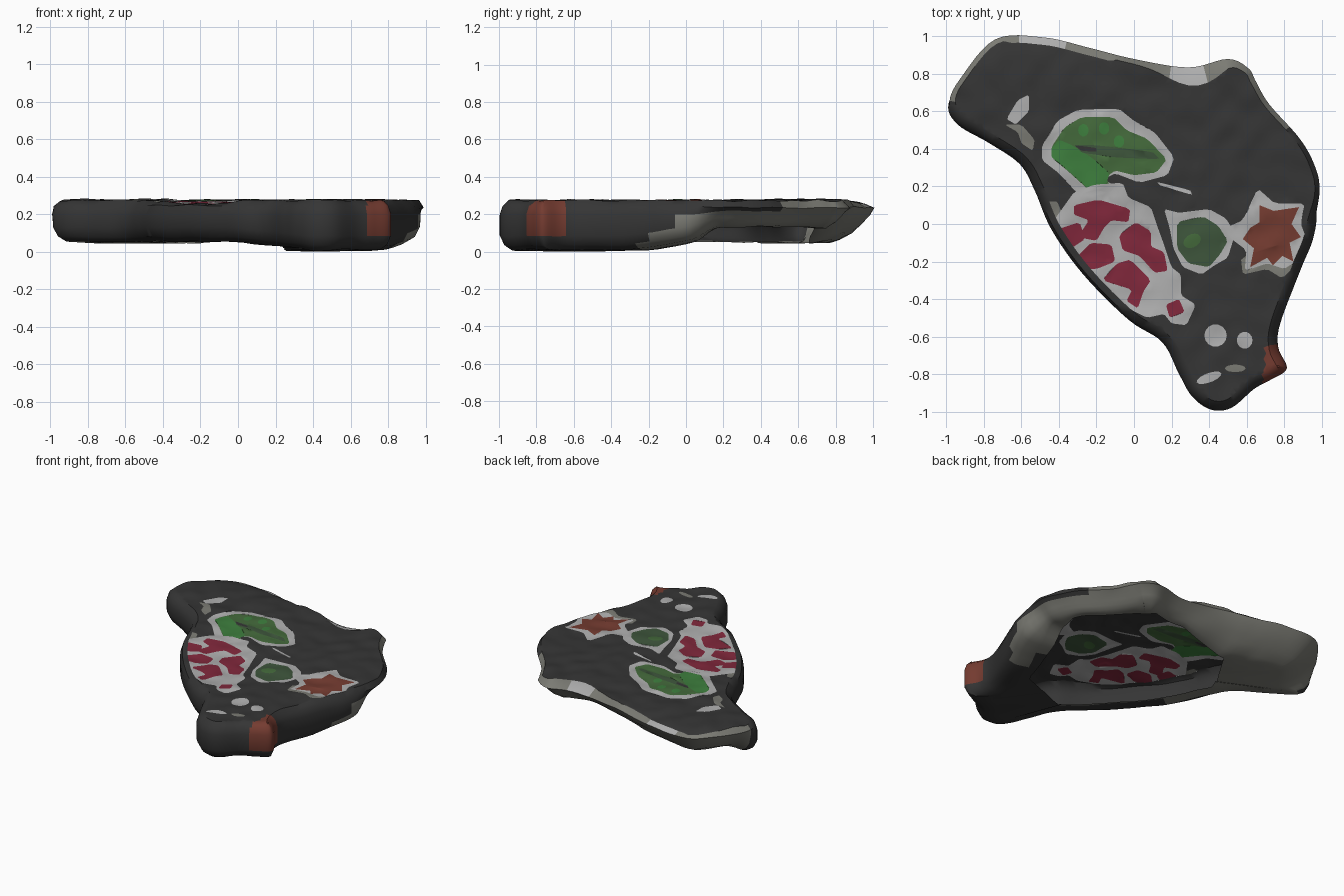
import bpy, bmesh, math
from mathutils import Vector, noise, geometry

if "Cube" in bpy.data.objects:
    bpy.data.objects.remove(bpy.data.objects["Cube"])

# ---- colours (display values turned into linear) ----
MATS = {}
def colour(name, r, g, b):
    m = bpy.data.materials.new(name)
    m.diffuse_color = [(c / 255) ** 2.2 for c in (r, g, b)] + [1]
    m.use_nodes = True
    m.node_tree.nodes["Principled BSDF"].inputs["Base Color"].default_value = m.diffuse_color
    MATS[name] = len(MATS)
    mesh.materials.append(m)

mesh = bpy.data.meshes.new("painted_stone")
colour("charcoal", 56, 56, 56)
colour("pale_grey", 174, 174, 174)
colour("stone_grey", 122, 122, 115)
colour("bright_green", 64, 126, 64)
colour("leaf_green", 70, 106, 62)
colour("dark_green", 64, 86, 62)
colour("crimson", 128, 44, 62)
colour("rust_brown", 116, 62, 52)

# ---- helpers ----
def clamp(t):
    return max(0.0, min(1.0, t))

def inside(x, y, poly):
    hit = False
    for (ax, ay), (bx, by) in zip(poly, poly[1:] + poly[:1]):
        if (ay > y) != (by > y) and x < ax + (y - ay) * (bx - ax) / (by - ay):
            hit = not hit
    return hit

def rounded(poly):
    out = []
    for a, b in zip(poly, poly[1:] + poly[:1]):
        for t in (.12, .88):
            out.append((a[0] + (b[0] - a[0]) * t, a[1] + (b[1] - a[1]) * t))
    return out

def spline(pts, steps):
    out, n = [], len(pts)
    for i in range(n):
        p0, p1, p2, p3 = (Vector(pts[(i + k) % n]) for k in (-1, 0, 1, 2))
        for s in range(steps):
            t = s / steps
            out.append(.5 * (2 * p1 + (p2 - p0) * t + (2 * p0 - 5 * p1 + 4 * p2 - p3) * t * t
                             + (3 * p1 - p0 - 3 * p2 + p3) * t ** 3))
    return out

def top_z(x, y):
    dip = .02 * math.exp(-((x + .15) ** 2 + (y + .2) ** 2) / .1)
    return .274 + .012 * noise.noise(Vector((x * 9, y * 9, 0))) - dip - max(0, y - .85) * .2

# ---- slab outline and open underside ----
OUTLINE = [(-.74, .985), (-.48, .995), (-.24, .94), (0, .88), (.29, .835), (.5, .88), (.61, .83), (.65, .76),
           (.72, .64), (.88, .46), (.96, .32), (.99, .18), (.96, -.06), (.89, -.24), (.78, -.53),
           (.77, -.66), (.815, -.77), (.73, -.83), (.64, -.88), (.52, -.98), (.41, -.99), (.31, -.92),
           (.24, -.8), (.15, -.63), (-.03, -.51), (-.27, -.27), (-.44, -.03), (-.53, .18),
           (-.61, .32), (-.77, .43), (-.94, .53), (-.995, .64), (-.93, .77)]
HOLE = [(.22, -.48), (.64, -.32), (.72, -.02), (.79, .33), (.33, .8), (-.14, .79), (-.38, .4), (-.47, .14), (-.2, -.17)]
edge = spline(OUTLINE[::-1], 6)
N = len(edge)
CENTRE = Vector((0, .2))

def column(i):
    """Points from the underside hole up to the rim of the top face."""
    p = edge[i]
    t = (edge[(i + 1) % N] - edge[i - 1]).normalized()
    n = Vector((-t.y, t.x))
    deep = (n + (CENTRE - p).normalized()).normalized()
    w = clamp((p.y - .38 + .3 * p.x) / .2 + .5)      # 1 on the chipped back
    w = w * w * (3 - 2 * w)
    u = clamp((p.x + .2) / .4)                        # 1 on the higher right part of the chip
    chip = .025 + .075 * math.exp(-((p.x - .33) / .17) ** 2) + .015 * (abs(p.x + .4) < .3)
    zb = .05 - .045 * clamp((p.x + .02) / .4) * clamp(-p.y * 3)
    front = [(.16, zb), (.07, zb + .005), (.025, zb + .03), (0, zb + .08), (0, .2), (.015, .245), (.05, 0)]
    low = [(.26, .045), (.2, .06), (.13, .1), (.08, .14), (.025, .195), (0, .235), (chip, 0)]
    high = [(.14, .13), (.11, .14), (.085, .16), (.06, .18), (.025, .215), (0, .235), (chip, 0)]
    pts = []
    for k, ((fi, fz), (li, lz), (hi, hz)) in enumerate(zip(front, low, high)):
        bi, bz = li + (hi - li) * u, lz + (hz - lz) * u
        q = p + (deep if k < 4 else n) * (fi + (bi - fi) * w)
        z = fz + (bz - fz) * w + .008 * noise.noise(Vector((q.x * 6, q.y * 6, k)))
        pts.append(Vector((q.x, q.y, max(0, z) if k < 6 else top_z(q.x, q.y))))
    q = pts[0].xy - CENTRE
    r = q.length
    for a, b in zip(HOLE, HOLE[1:] + HOLE[:1]):
        hit = geometry.intersect_line_line_2d(CENTRE, CENTRE + q.normalized() * 3, Vector(a), Vector(b))
        if hit:
            r = min(q.length * .97, (hit - CENTRE).length)
    h = CENTRE + q.normalized() * r
    return [Vector((h.x, h.y, pts[0].z))] + pts, w

# ---- painted shapes on the top face, later ones on top ----
SHAPES = []
def paint(mat, poly):
    SHAPES.append((mat, rounded(poly)))

def spot(mat, x, y, rx, ry, turn=0):
    c, s = math.cos(turn), math.sin(turn)
    ring = [(math.cos(a * math.pi / 7) * rx, math.sin(a * math.pi / 7) * ry) for a in range(14)]
    SHAPES.append((mat, [(x + u * c - v * s, y + u * s + v * c) for u, v in ring]))

# large leaf
paint("pale_grey", [(-.49, .42), (-.41, .55), (-.30, .61), (-.08, .615), (0, .55), (.11, .49), (.215, .355), (.18, .26),
                    (.03, .22), (-.1, .27), (-.16, .24), (-.1, .2), (-.12, .17), (-.3, .16), (-.4, .27), (-.49, .34)])
paint("leaf_green", [(-.44, .41), (-.37, .515), (-.28, .57), (-.11, .57), (-.04, .5), (.07, .455), (.175, .345),
                     (.12, .275), (0, .26), (-.1, .285), (-.15, .25), (-.13, .21), (-.24, .18), (-.35, .28), (-.44, .355)])
paint("bright_green", [(-.44, .405), (-.4, .45), (-.33, .42), (-.22, .35), (-.13, .27), (-.15, .21),
                       (-.24, .185), (-.35, .285), (-.44, .355)])
paint("dark_green", [(-.31, .42), (-.2, .42), (.1, .385), (.14, .345), (-.1, .355), (-.28, .38)])
paint("charcoal", [(-.32, .42), (-.27, .415), (-.2, .405), (-.2, .385), (-.28, .39)])
for sx, sy in ((-.16, .51), (-.27, .5), (-.08, .44)):
    spot("bright_green", sx, sy, .028, .033)
# crimson patchwork
paint("stone_grey", [(-.46, .12), (-.41, .12), (-.38, .05), (-.4, -.1), (-.45, 0)])
paint("pale_grey", [(-.42, .03), (-.37, .1), (-.32, .17), (-.21, .21), (-.06, .22), (-.03, .14), (.09, .09), (.12, 0),
                    (.16, -.11), (.2, -.23), (.25, -.27), (.25, -.38), (.33, -.43), (.28, -.54), (.2, -.53), (.16, -.48),
                    (.07, -.5), (-.03, -.45), (-.16, -.35), (-.28, -.25), (-.4, -.13), (-.43, -.03)])
for piece in (
    [(-.32, .1), (-.19, .13), (-.02, .08), (-.03, .01), (-.12, .02), (-.16, -.02), (-.2, -.09), (-.3, -.07), (-.24, .02), (-.32, .05)],
    [(-.41, -.03), (-.29, .01), (-.26, -.08), (-.35, -.14)],
    [(-.3, -.17), (-.23, -.1), (-.12, -.11), (-.1, -.2), (-.2, -.24), (-.31, -.24)],
    [(-.08, -.06), (.01, .01), (.09, -.04), (.09, -.12), (.16, -.15), (.18, -.25), (.11, -.26), (.03, -.17), (-.06, -.14)],
    [(-.09, -.21), (-.02, -.19), (.09, -.3), (.05, -.36), (.02, -.45), (-.04, -.41), (-.01, -.35), (-.17, -.3)],
    [(.17, -.43), (.24, -.4), (.27, -.47), (.19, -.5)]):
    paint("crimson", piece)
# star
paint("stone_grey", [(.57, -.18), (.58, -.27), (.71, -.24), (.79, -.29), (.88, -.2), (.8, -.1)])
paint("pale_grey", [(.66, .19), (.75, .11), (.91, .11), (.89, 0), (.92, -.08), (.88, -.19), (.8, -.24), (.71, -.21),
                    (.59, -.25), (.6, -.14), (.48, -.05), (.49, -.02), (.58, .02)])
SHAPES.append(("rust_brown", [(.67, .1), (.745, .07), (.88, .09), (.84, 0), (.89, -.07), (.83, -.1), (.85, -.2), (.79, -.17),
                      (.74, -.22), (.71, -.18), (.62, -.23), (.64, -.13), (.58, -.08), (.62, -.02), (.67, .01)]))
# small leaf
paint("pale_grey", [(.16, .08), (.24, .06), (.4, .08), (.49, .03), (.54, -.05), (.5, -.18), (.43, -.22), (.36, -.27),
                    (.26, -.23), (.21, -.13), (.19, -.02)])
paint("dark_green", [(.23, .01), (.37, .04), (.45, -.01), (.5, -.09), (.46, -.16), (.4, -.23), (.29, -.21), (.23, -.13)])
spot("leaf_green", .31, -.09, .05, .035, .5)
# loose marks
spot("pale_grey", .435, -.595, .06, .06)
spot("pale_grey", .59, -.62, .042, .045)
spot("pale_grey", .4, -.82, .07, .025, .35)
spot("stone_grey", .54, -.77, .055, .02)
paint("stone_grey", [(-.69, .53), (-.6, .53), (-.53, .45), (-.54, .39), (-.6, .43), (-.62, .49)])
paint("pale_grey", [(-.68, .56), (-.62, .66), (-.56, .69), (-.56, .6), (-.63, .53)])
paint("pale_grey", [(.12, .225), (.3, .18), (.31, .155), (.14, .205)])

# ---- side walls, back chip and underside ----
bm = bmesh.new()
cols, weights = zip(*(column(i) for i in range(N)))
walls = [[bm.verts.new(p) for p in c] for c in cols]
for i in range(N):
    a, b, w = walls[i], walls[(i + 1) % N], weights[i]
    for k in range(len(a) - 1):
        f = bm.faces.new((a[k], b[k], b[k + 1], a[k + 1]))
        c = f.calc_center_median()
        grey = w > .5 or (k < 2 and (c.x < -.3 or (k == 0 and c.y > -.5 and c.x < .3)))
        if c.x > .75:                                 # right end of the chip, dark along its upper edge
            grey = c.y > -.25 and c.z < min(.05 + .6 * (c.y + .25), .215 + .06 * (c.y > .5))
        if grey:
            f.material_index = MATS["stone_grey"]
        if w > .5 and k == 6 and (abs(c.x - .29) < .1 or abs(c.x + .48) < .12):
            f.material_index = MATS["pale_grey"]

# ---- top face cut along every painted shape ----
rim_t = [tuple(c[-1].xy) for c in cols]
pts, lines = [], []
for poly in [rim_t] + [s[1] for s in SHAPES]:
    s, n = len(pts), len(poly)
    pts += [Vector(p) for p in poly]
    lines += [(s + i, s + (i + 1) % n) for i in range(n)]
for gx in range(-33, 34):
    for gy in range(-33, 34):
        x, y = gx * .03 + (gy % 2) * .015, gy * .03
        if inside(x, y, rim_t):
            pts.append(Vector((x, y)))
tv, _, tf, *_ = geometry.delaunay_2d_cdt(pts, lines, [], 0, 1e-5)
top = [bm.verts.new((p.x, p.y, top_z(p.x, p.y))) for p in tv]
for tri in tf:
    c = sum((tv[j] for j in tri), Vector((0, 0))) / 3
    if inside(c.x, c.y, rim_t):
        f = bm.faces.new([top[j] for j in tri])
        for mat, poly in SHAPES:
            if inside(c.x, c.y, poly):
                f.material_index = MATS[mat]

# brown mark wrapping the front right corner
for f in bm.faces:
    c = f.calc_center_median()
    if c.x > .69 and -.86 < c.y < -.65 and c.z > .07:
        f.material_index = MATS["rust_brown"]
bmesh.ops.remove_doubles(bm, verts=bm.verts, dist=2e-4)
bmesh.ops.delete(bm, geom=[v for v in bm.verts if not v.link_faces], context='VERTS')
bm.to_mesh(mesh)
bm.free()

slab = bpy.data.objects.new("painted_stone", mesh)
bpy.context.collection.objects.link(slab)
bpy.context.view_layer.objects.active = slab
slab.select_set(True)
bpy.ops.object.shade_smooth_by_angle(angle=math.radians(40))
